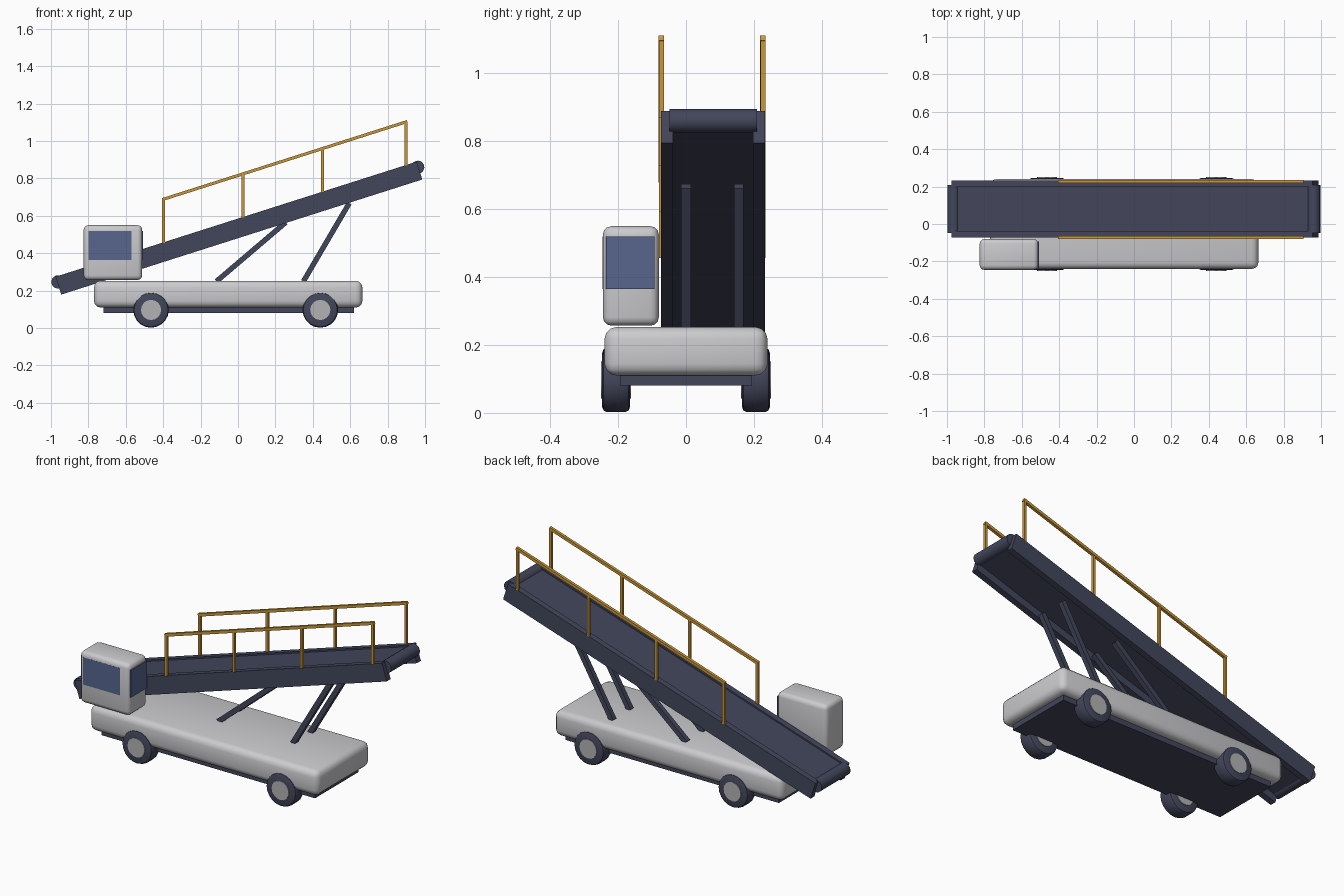
import bpy, bmesh, math
from mathutils import Vector, Matrix

if "Cube" in bpy.data.objects:
    bpy.data.objects.remove(bpy.data.objects["Cube"], do_unlink=True)


def material(name, rgb):
    m = bpy.data.materials.new(name)
    m.use_nodes = True
    m.diffuse_color = (*rgb, 1)
    m.node_tree.nodes["Principled BSDF"].inputs["Base Color"].default_value = (*rgb, 1)
    return m


GREY = material("light grey paint", (0.60, 0.60, 0.62))
NAVY = material("dark navy", (0.055, 0.061, 0.105))
GOLD = material("amber rail", (0.60, 0.31, 0.04))
GLASS = material("blue glass", (0.098, 0.133, 0.275))
HUB = material("hub grey", (0.45, 0.45, 0.46))


def finish(name, bm, mat, matrix=Matrix(), smooth=False):
    bm.transform(matrix)
    bmesh.ops.recalc_face_normals(bm, faces=bm.faces)
    me = bpy.data.meshes.new(name)
    bm.to_mesh(me)
    bm.free()
    me.materials.append(mat)
    ob = bpy.data.objects.new(name, me)
    bpy.context.collection.objects.link(ob)
    if smooth:
        bpy.ops.object.select_all(action='DESELECT')
        ob.select_set(True)
        bpy.context.view_layer.objects.active = ob
        bpy.ops.object.shade_smooth_by_angle(angle=math.radians(35))
    return ob


def box(name, x, y, z, mat, matrix=Matrix(), bevel=0, segments=3):
    """Box from (min, max) ranges, optionally with rounded edges."""
    bm = bmesh.new()
    bmesh.ops.create_cube(bm, size=1)
    for v in bm.verts:
        v.co = [r[0] + (c + 0.5) * (r[1] - r[0]) for r, c in zip((x, y, z), v.co)]
    if bevel:
        bmesh.ops.bevel(bm, geom=bm.edges[:], offset=bevel, segments=segments,
                        profile=0.5, affect='EDGES')
    return finish(name, bm, mat, matrix, smooth=bool(bevel))


def cylinder(name, centre, radius, width, mat, sides, matrix=Matrix(), bevel=0):
    """Cylinder lying along y."""
    bm = bmesh.new()
    bmesh.ops.create_cone(bm, cap_ends=True, segments=sides, radius1=radius,
                          radius2=radius, depth=width)
    if bevel:
        rims = [e for e in bm.edges if abs(e.verts[0].co.z - e.verts[1].co.z) < 1e-5]
        bmesh.ops.bevel(bm, geom=rims, offset=bevel, segments=2, profile=0.5, affect='EDGES')
    turn = Matrix.Translation(centre) @ Matrix.Rotation(math.pi / 2, 4, 'X')
    return finish(name, bm, mat, matrix @ turn, smooth=True)


def beam(name, a, b, size, mat):
    """Square bar between two points."""
    a, b = Vector(a), Vector(b)
    d = (b - a).normalized()
    side = Vector((0, 1, 0))
    m = Matrix((d, side, d.cross(side))).transposed().to_4x4()
    h = size / 2
    return box(name, (0, (b - a).length), (-h, h), (-h, h), mat, Matrix.Translation(a) @ m)


# Vehicle body and chassis
box("body", (-0.77, 0.665), (-0.24, 0.24), (0.11, 0.253), GREY, bevel=0.035)
box("chassis", (-0.72, 0.62), (-0.195, 0.195), (0.08, 0.13), NAVY)

# Wheels
for end, x in (("rear", -0.465), ("front", 0.44)):
    for side, s in (("right", -1), ("left", 1)):
        c = (x, s * 0.206, 0.097)
        cylinder(f"{end}_{side}_tyre", c, 0.095, 0.082, NAVY, 20, bevel=0.015)
        cylinder(f"{end}_{side}_hub", c, 0.054, 0.088, HUB, 16)

# Driver cab with windscreen and side window
box("cab", (-0.825, -0.512), (-0.245, -0.08), (0.257, 0.55), GREY, bevel=0.025)
box("windscreen", (-0.513, -0.507), (-0.235, -0.093), (0.365, 0.52), GLASS)
box("side_window", (-0.80, -0.57), (-0.2455, -0.243), (0.365, 0.52), GLASS)

# Inclined conveyor, built flat and then tilted
SLOPE = 0.3187
tilt = Matrix.Translation((0.005, 0.08, 0.5345)) @ Matrix.Rotation(-math.atan(SLOPE), 4, 'Y')
for side, y in (("right", (-0.153, -0.118)), ("left", (0.118, 0.153))):
    box(f"conveyor_{side}_beam", (-1.013, 1.013), y, (-0.05, 0.05), NAVY, tilt)
box("conveyor_belt", (-1.0, 1.0), (-0.12, 0.12), (-0.01, 0.042), NAVY, tilt)
for end, u in (("lower", -1.01), ("upper", 1.01)):
    cylinder(f"{end}_roller", (u, 0, 0.02), 0.035, 0.258, NAVY, 16, tilt)

# Struts between body and conveyor
for y, side in ((0.0, "right"), (0.155, "left")):
    beam(f"rear_{side}_strut", (-0.115, y, 0.25), (0.255, y, 0.565), 0.028, NAVY)
    beam(f"front_{side}_strut", (0.35, y, 0.25), (0.595, y, 0.668), 0.028, NAVY)

# Handrails with upright posts
for y, side in ((-0.0725, "right"), (0.2265, "left")):
    for i, x in enumerate((-0.398, 0.027, 0.452, 0.898)):
        z = 0.587 + SLOPE * x
        box(f"{side}_post_{i + 1}", (x - 0.007, x + 0.007), (y - 0.007, y + 0.007),
            (z - 0.004, z + 0.232), GOLD)
    beam(f"{side}_handrail", (-0.405, y, 0.816 - SLOPE * 0.405),
         (0.905, y, 0.816 + SLOPE * 0.905), 0.016, GOLD)
